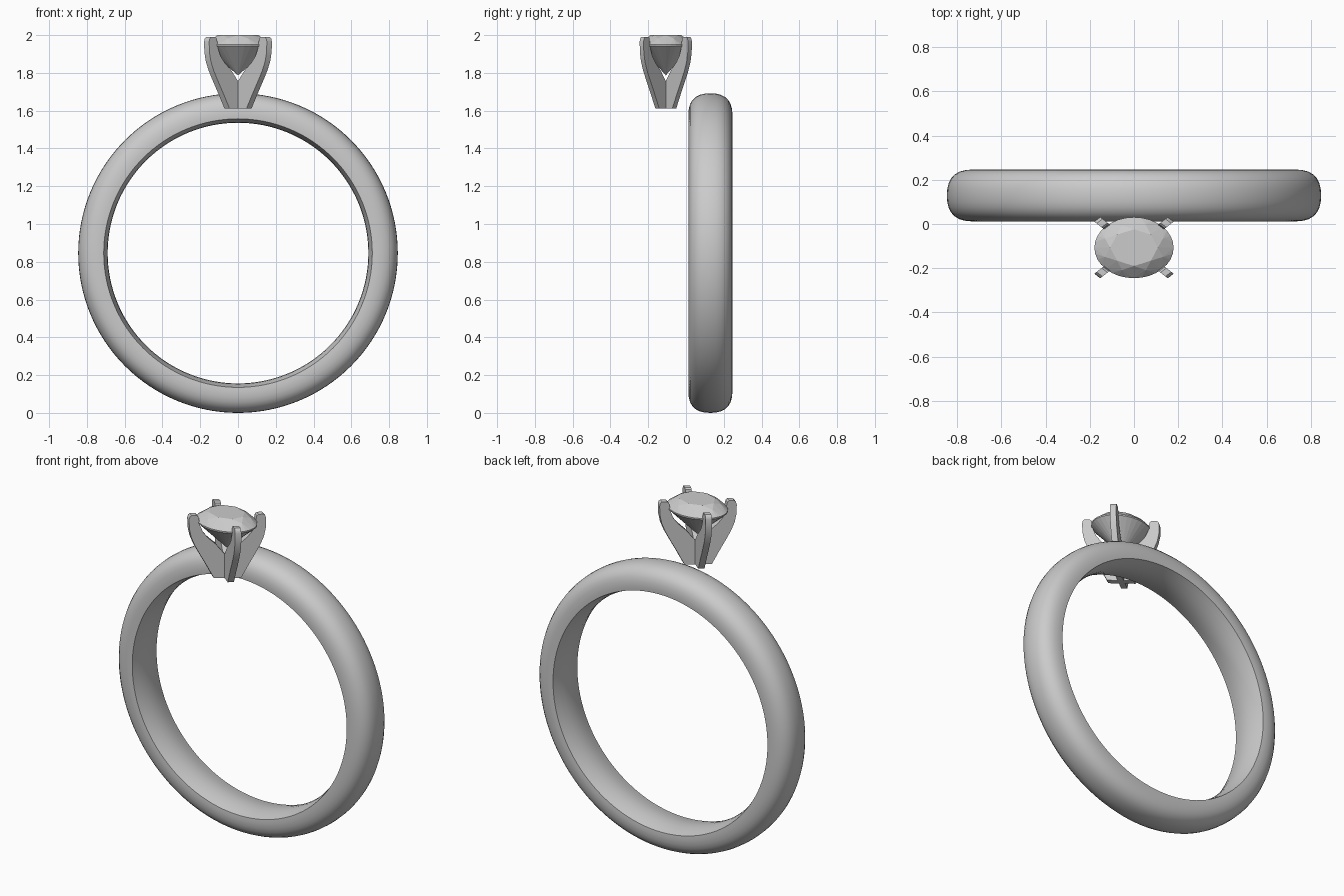
import bpy, bmesh
from math import sin, cos, pi, radians
from mathutils import Vector, Matrix

if "Cube" in bpy.data.objects:
    bpy.data.objects.remove(bpy.data.objects["Cube"])

SET_Y = -0.107      # centre of the setting (it sits in front of the band)
OVAL = 0.77         # setting and stone are squashed in y


def finish(bm, name, smooth=None):
    bmesh.ops.recalc_face_normals(bm, faces=bm.faces)
    me = bpy.data.meshes.new(name)
    bm.to_mesh(me)
    bm.free()
    ob = bpy.data.objects.new(name, me)
    bpy.context.collection.objects.link(ob)
    if smooth:
        bpy.ops.object.select_all(action='DESELECT')
        bpy.context.view_layer.objects.active = ob
        ob.select_set(True)
        bpy.ops.object.shade_smooth_by_angle(angle=radians(smooth))
    return ob


def place(bm):
    bmesh.ops.scale(bm, vec=(1, OVAL, 1), verts=bm.verts)
    bmesh.ops.translate(bm, vec=(0, SET_Y, 0), verts=bm.verts)


# Band: rounded outside, slightly domed comfort-fit inside, revolved about y
half = [(0.0, 0.846), (0.03, 0.844), (0.055, 0.838), (0.077, 0.827), (0.095, 0.81),
        (0.107, 0.79), (0.114, 0.765), (0.117, 0.735), (0.115, 0.711),
        (0.08, 0.701), (0.04, 0.693), (0.0, 0.69)]
profile = half + [(-y, r) for y, r in half[-2:0:-1]]
N = 128
bm = bmesh.new()
rings = []
for i in range(N):
    a = 2 * pi * i / N
    rings.append([bm.verts.new((r * sin(a), y + 0.129, 0.846 + r * cos(a))) for y, r in profile])
for i in range(N):
    p, q = rings[i], rings[(i + 1) % N]
    for j in range(len(profile)):
        k = (j + 1) % len(profile)
        bm.faces.new((p[j], p[k], q[k], q[j]))
finish(bm, "band", 40)

# Prongs: curved flat bars that meet in a cross at the base
outer = [(0.083, 1.612), (0.105, 1.65), (0.13, 1.693), (0.168, 1.755), (0.2, 1.81),
         (0.222, 1.86), (0.233, 1.91), (0.235, 1.965), (0.23, 1.982), (0.22, 1.99)]
inner = [(0.188, 1.99), (0.178, 1.982), (0.174, 1.965), (0.168, 1.93), (0.15, 1.89), (0.12, 1.855),
         (0.071, 1.815), (0.019, 1.757), (0.0, 1.735), (0.0, 1.612)]
W = 0.019
for n, label in enumerate(("back_right", "back_left", "front_left", "front_right")):
    bm = bmesh.new()
    f = bm.faces.new([bm.verts.new((r, -W, z)) for r, z in outer + inner])
    ext = bmesh.ops.extrude_face_region(bm, geom=[f])
    bmesh.ops.translate(bm, vec=(0, 2 * W, 0),
                        verts=[v for v in ext["geom"] if isinstance(v, bmesh.types.BMVert)])
    bmesh.ops.rotate(bm, cent=(0, 0, 0), matrix=Matrix.Rotation(pi / 4 + n * pi / 2, 3, 'Z'),
                     verts=bm.verts)
    place(bm)
    finish(bm, "prong_" + label, 35)

# Stone: faceted oval brilliant, hull of table, crown, girdle, pavilion and culet
bm = bmesh.new()
for count, r, z, off in ((8, 0.108, 2.0, 0.0), (8, 0.142, 1.982, 0.5), (32, 0.179, 1.95, 0.0),
                         (32, 0.179, 1.942, 0.0), (8, 0.062, 1.842, 0.5)):
    for i in range(count):
        a = 2 * pi * (i + off) / count
        bm.verts.new((r * cos(a), r * sin(a), z))
bm.verts.new((0, 0, 1.787))
bmesh.ops.convex_hull(bm, input=bm.verts)
place(bm)
bmesh.ops.dissolve_limit(bm, angle_limit=radians(1), verts=bm.verts, edges=bm.edges)
finish(bm, "stone")
